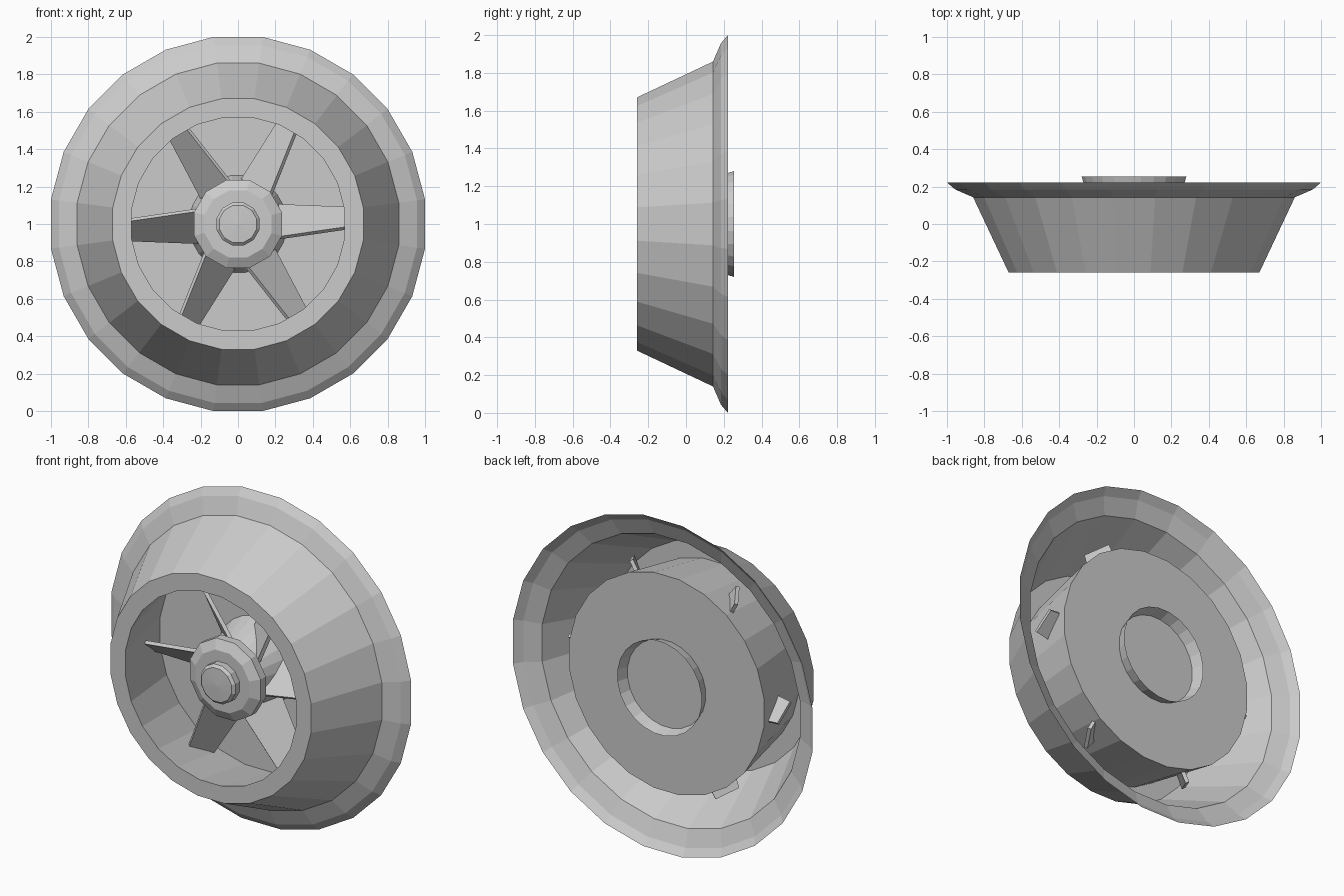
import bpy, bmesh, math
from mathutils import Matrix

cube = bpy.data.objects.get("Cube")
if cube:
    bpy.data.objects.remove(cube)

grey = bpy.data.materials.new("plain grey")
grey.use_nodes = True
colour = (0.6, 0.6, 0.6, 1)
grey.diffuse_color = colour
grey.node_tree.nodes["Principled BSDF"].inputs["Base Color"].default_value = colour


def finish(name, bm):
    """Turn a bmesh into a flat shaded object at wheel height."""
    mesh = bpy.data.meshes.new(name)
    bm.to_mesh(mesh)
    bm.free()
    mesh.materials.append(grey)
    obj = bpy.data.objects.new(name, mesh)
    bpy.context.collection.objects.link(obj)
    obj.location.z = 1
    return obj


def lathe(name, profile, sides):
    """Spin (apothem, y) points round the y axis; radius 0 makes a tip."""
    bm = bmesh.new()
    grow = 1 / math.cos(math.pi / sides)
    rings = []
    for r, y in profile:
        if r == 0:
            rings.append([bm.verts.new((0, y, 0))] * sides)
            continue
        ring = []
        for i in range(sides):
            a = 2 * math.pi * (i + 0.5) / sides
            ring.append(bm.verts.new((r * grow * math.cos(a), y, r * grow * math.sin(a))))
        rings.append(ring)
    for low, high in zip(rings, rings[1:]):
        for i in range(sides):
            j = (i + 1) % sides
            corners = [low[i], low[j], high[j], high[i]]
            bm.faces.new(list(dict.fromkeys(corners)))
    bmesh.ops.recalc_face_normals(bm, faces=bm.faces)
    return finish(name, bm)


# Flared outer shell, front lip, widening drum and back plate
lathe("outer_shell", [(1.0, 0.222), (0.957, 0.185), (0.86, 0.143), (0.67, -0.26),
                      (0.57, -0.26), (0.65, 0.185), (0, 0.185)], 24)

# Hub cone that passes through the back plate and stays open behind
lathe("hub_cone", [(0.175, -0.05), (0.26, 0.185), (0.28, 0.254)], 24)

# Rounded hub front with its small cap
lathe("hub_front", [(0, -0.15), (0.18, -0.15), (0.235, -0.12),
                    (0.235, -0.07), (0.18, -0.03), (0, -0.03)], 12)
lathe("hub_cap", [(0, -0.21), (0.1, -0.205), (0.115, -0.19), (0.115, -0.14)], 12)

# Six pitched, tapering blades whose tips pass through the drum
bm = bmesh.new()
half = 0.011
for n in range(6):
    spin = Matrix.Rotation(-n * math.pi / 3, 4, "Y")
    blade = []
    for x, front, back in ((0.18, (-0.03, -0.08), (0.14, 0.1)),
                           (0.7, (0.0, -0.005), (0.12, 0.08))):
        for (y, z), side in ((front, 1), (back, 1), (back, -1), (front, -1)):
            offset = half * side
            point = spin @ Matrix.Translation((x, y - offset * 0.7, z + offset * 0.7))
            blade.append(bm.verts.new(point.translation))
    root, tip = blade[:4], blade[4:]
    bm.faces.new(root)
    bm.faces.new(tip[::-1])
    for i in range(4):
        j = (i + 1) % 4
        bm.faces.new((root[i], tip[i], tip[j], root[j]))
bmesh.ops.recalc_face_normals(bm, faces=bm.faces)
finish("blades", bm)
